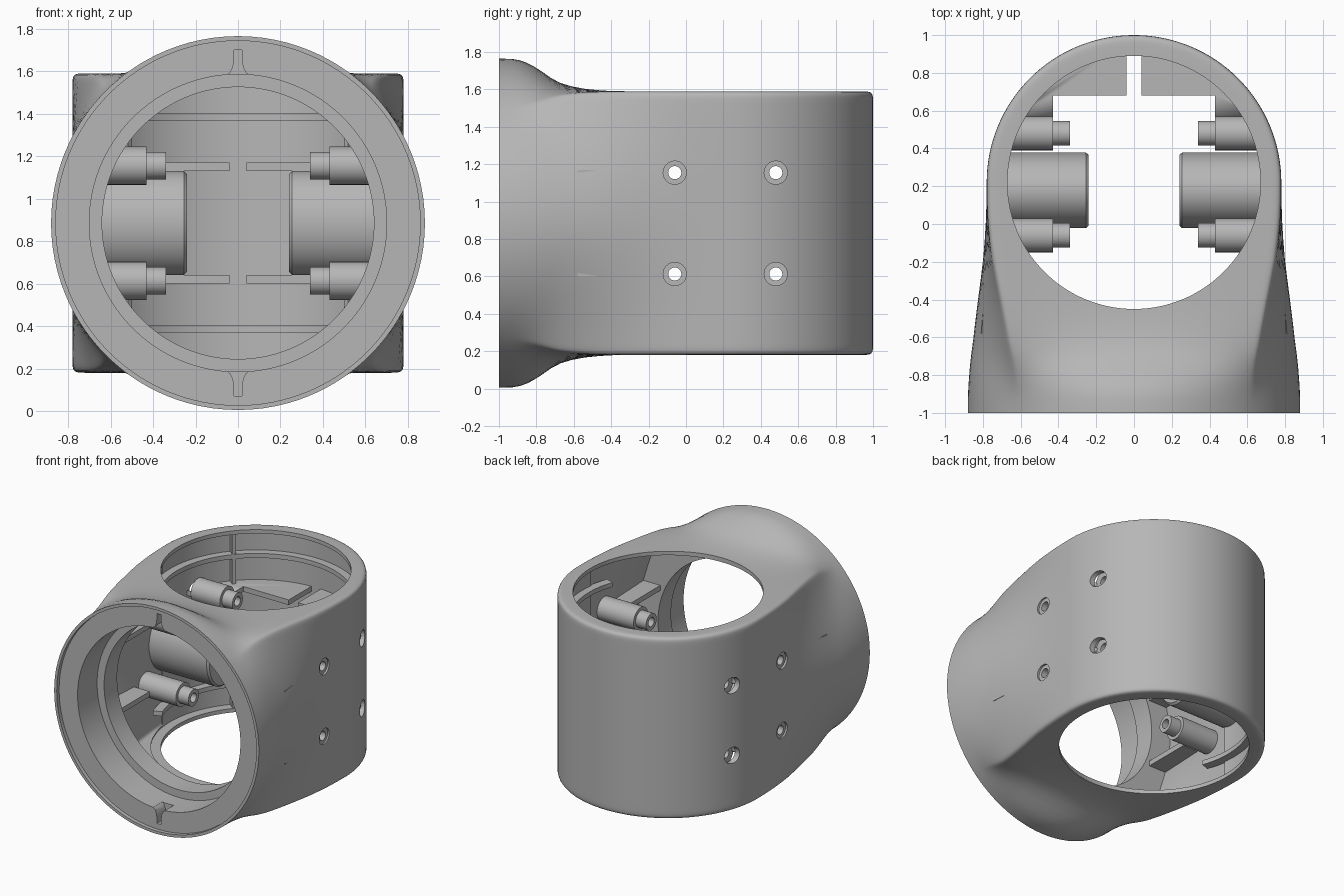
import bpy, bmesh, math
from mathutils import Matrix, Vector

if "Cube" in bpy.data.objects:
    bpy.data.objects.remove(bpy.data.objects["Cube"])

CY, CZ = 0.22, 0.885          # axis of the upright barrel, mid height
SEG = 160
grey = bpy.data.materials.new("plain grey")
grey.diffuse_color = (0.47, 0.47, 0.47, 1)
grey.use_nodes = True
grey.node_tree.nodes["Principled BSDF"].inputs["Base Color"].default_value = grey.diffuse_color


def finish(bm, name, angle=30):
    bmesh.ops.recalc_face_normals(bm, faces=bm.faces)
    me = bpy.data.meshes.new(name)
    bm.to_mesh(me)
    bm.free()
    ob = bpy.data.objects.new(name, me)
    bpy.context.collection.objects.link(ob)
    me.materials.append(grey)
    smooth(ob, angle)
    return ob


def smooth(ob, angle=30):
    bpy.ops.object.select_all(action='DESELECT')
    ob.select_set(True)
    bpy.context.view_layer.objects.active = ob
    bpy.ops.object.shade_smooth_by_angle(angle=math.radians(angle))


def section(y, a, b, wall=0.0):
    """Blend from the round mouth (.88) to the barrel rectangle (.78 x .705)."""
    tx, tz = (.88 - a) / .10, (.88 - b) / .175
    pts = []
    for i in range(SEG):
        t = 2 * math.pi * i / SEG
        t += .75 * math.sin(4 * t) / 4          # crowd points at the corners
        c, s = math.cos(t), math.sin(t)
        n = 55
        r = (abs(c) ** n + abs(s) ** n) ** (-1 / n)
        x = (1 - tx) * (.88 - wall) * c + tx * (.78 - wall) * r * c
        z = (1 - tz) * (.88 - wall) * s + tz * (.705 - wall) * r * s
        pts.append((x, y, CZ + z))
    return pts


def loft(rings, cap_end):
    bm = bmesh.new()
    rows = [[bm.verts.new(p) for p in ring] for ring in rings]
    for r0, r1 in zip(rows, rows[1:]):
        for i in range(SEG):
            j = (i + 1) % SEG
            bm.faces.new((r0[i], r0[j], r1[j], r1[i]))
    bm.faces.new(rows[0])
    if cap_end:
        bm.faces.new(rows[-1])
    return bm


def spin(profile, origin, axis, name, closed=False, seg=64, scale=(1, 1, 1)):
    """Turn (radius, distance) points about an axis."""
    bm = bmesh.new()
    rot = Vector((0, 0, 1)).rotation_difference(Vector(axis)).to_matrix()
    rows = []
    for r, d in profile:
        row = []
        for i in range(seg):
            t = 2 * math.pi * i / seg
            p = rot @ Vector((r * math.cos(t), r * math.sin(t), d))
            row.append(bm.verts.new([p[k] * scale[k] + origin[k] for k in range(3)]))
        rows.append(row)
    pairs = list(zip(rows, rows[1:])) + ([(rows[-1], rows[0])] if closed else [])
    for r0, r1 in pairs:
        for i in range(seg):
            j = (i + 1) % seg
            bm.faces.new((r0[i], r0[j], r1[j], r1[i]))
    if not closed:
        bm.faces.new(rows[0])
        bm.faces.new(rows[-1])
    return finish(bm, name)


def prism(pts, z0, z1, name, matrix=None):
    bm = bmesh.new()
    lo = [bm.verts.new((x, y, z0)) for x, y in pts]
    hi = [bm.verts.new((x, y, z1)) for x, y in pts]
    bm.faces.new(lo)
    bm.faces.new(hi)
    for i in range(len(pts)):
        j = (i + 1) % len(pts)
        bm.faces.new((lo[i], lo[j], hi[j], hi[i]))
    if matrix:
        bm.transform(matrix)
    return finish(bm, name)


def arc(r, a0, a1, n=32):
    return [(r * math.cos(a0 + (a1 - a0) * i / n), CY + r * math.sin(a0 + (a1 - a0) * i / n))
            for i in range(n + 1)]


def cut(ob, tool):
    m = ob.modifiers.new("cut", 'BOOLEAN')
    m.operation, m.solver, m.object = 'DIFFERENCE', 'EXACT', tool
    bpy.context.view_layer.objects.active = ob
    bpy.ops.object.modifier_apply(modifier=m.name)
    bpy.data.objects.remove(tool, do_unlink=True)


# Outer body: round mouth blending into an upright barrel (y, half width, half height)
keys = [(-1, .88, .88), (-.93, .88, .878), (-.89, .878, .871), (-.85, .876, .857),
        (-.81, .873, .836), (-.77, .87, .81), (-.72, .865, .775), (-.67, .859, .749),
        (-.61, .851, .731), (-.54, .843, .718), (-.46, .833, .71), (-.38, .823, .706),
        (-.28, .81, .705), (-.18, .798, .705), (-.08, .79, .705), (.02, .784, .705),
        (.12, .781, .705)]
rings = [section(*k) for k in keys]
half = section(CY, .78, .705)
for k in range(33):
    f = math.pi / 2 * k / 32
    rings.append([(x * math.cos(f), CY + abs(x) * math.sin(f), z) for x, y, z in half])
bm = loft(rings, False)
bmesh.ops.remove_doubles(bm, verts=bm.verts, dist=1e-4)
bmesh.ops.dissolve_degenerate(bm, edges=bm.edges, dist=1e-5)
body = finish(bm, "body_shell")

# Hollow barrel, hollow neck, and the round top and bottom openings
cut(body, spin([(.74, .21), (.74, 1.56)], (0, CY, 0), (0, 0, 1), "cavity_cutter", seg=128))
inner = [section(*k, wall=.037) for k in [(-.57, .846, .722)] + keys[9:]]
cut(body, finish(loft(inner, True), "neck_cutter"))
cut(body, spin([(.67, -.1), (.67, 1.9)], (0, CY, 0), (0, 0, 1), "opening_cutter", seg=128))

# Stepped mouth: shallow rim recess, wide bore, narrow bore
cut(body, spin([(.858, -1.1), (.858, -.97), (.70, -.97), (.70, -.73), (.64, -.73), (.64, -.40)],
               (0, 0, CZ), (0, 1, 0), "mouth_cutter", seg=128))

# Flared slots at the top and bottom of the mouth
for s in (1, -1):
    prof = [(.06, .64), (.06, .69), (.035, .71), (.024, .735), (.018, .77), (.018, .815)]
    pts = prof + [(-x, r) for x, r in reversed(prof)]
    cut(body, prism(pts, .86, 1.05, "slot_cutter",
                    Matrix(((1, 0, 0, 0), (0, 0, -1, 0), (0, s, 0, CZ), (0, 0, 0, 1)))))

# Screw holes, hollow screw posts and the large side bosses
for side, label in ((1, "right"), (-1, "left")):
    for y, root in ((-.06, .77), (.48, .68)):
        for z in (.613, 1.155):
            cut(body, spin([(.062, .5), (.062, 1)], (0, y, z), (side, 0, 0), "hole_cutter", seg=32))
            spin([(.035, root), (.09, root), (.09, .43), (.065, .43), (.065, .34), (.035, .34)],
                 (0, y, z), (side, 0, 0), "screw_post_" + label, closed=True, seg=32)
    spin([(1, .75), (1, .255), (.94, .24)], (0, .178, CZ), (side, 0, 0),
         "side_boss_" + label, scale=(1, .2, .245))

    # Stiffening plates with square inner corner, and webs in the neck
    a0, a1 = math.asin(.18 / .75), math.acos(.04 / .75)
    plate = [(.04, .68), (.43, .68), (.43, .40)] + arc(.75, a0, a1)
    web = [(.62, -.58), (.81, -.58), (.775, -.2), (.62, -.2)]
    for z0, zs in ((.60, .613), (1.13, 1.155)):
        ob = prism([(side * x, y) for x, y in plate], z0, z0 + .04, "inner_plate_" + label)
        cut(ob, spin([(.075, .3), (.075, 1)], (0, .48, zs), (side, 0, 0), "plate_cutter", seg=32))
        prism([(side * x, y) for x, y in web], z0, z0 + .04, "neck_web_" + label)

    # Upright rib on the barrel wall
    d = math.radians(42)
    rib = arc(.685, d - .02, d + .02, 1) + arc(.75, d + .02, d - .02, 1)
    prism([(side * x, y) for x, y in rib], .2, 1.57, "upright_rib_" + label)
smooth(body)

# Curved shelves around the back of the barrel
for z0 in (.37, 1.365):
    lo, hi = math.radians(-20), math.radians(200)
    prism(arc(.682, lo, hi, 64) + arc(.75, hi, lo, 64), z0, z0 + .035, "curved_shelf")
